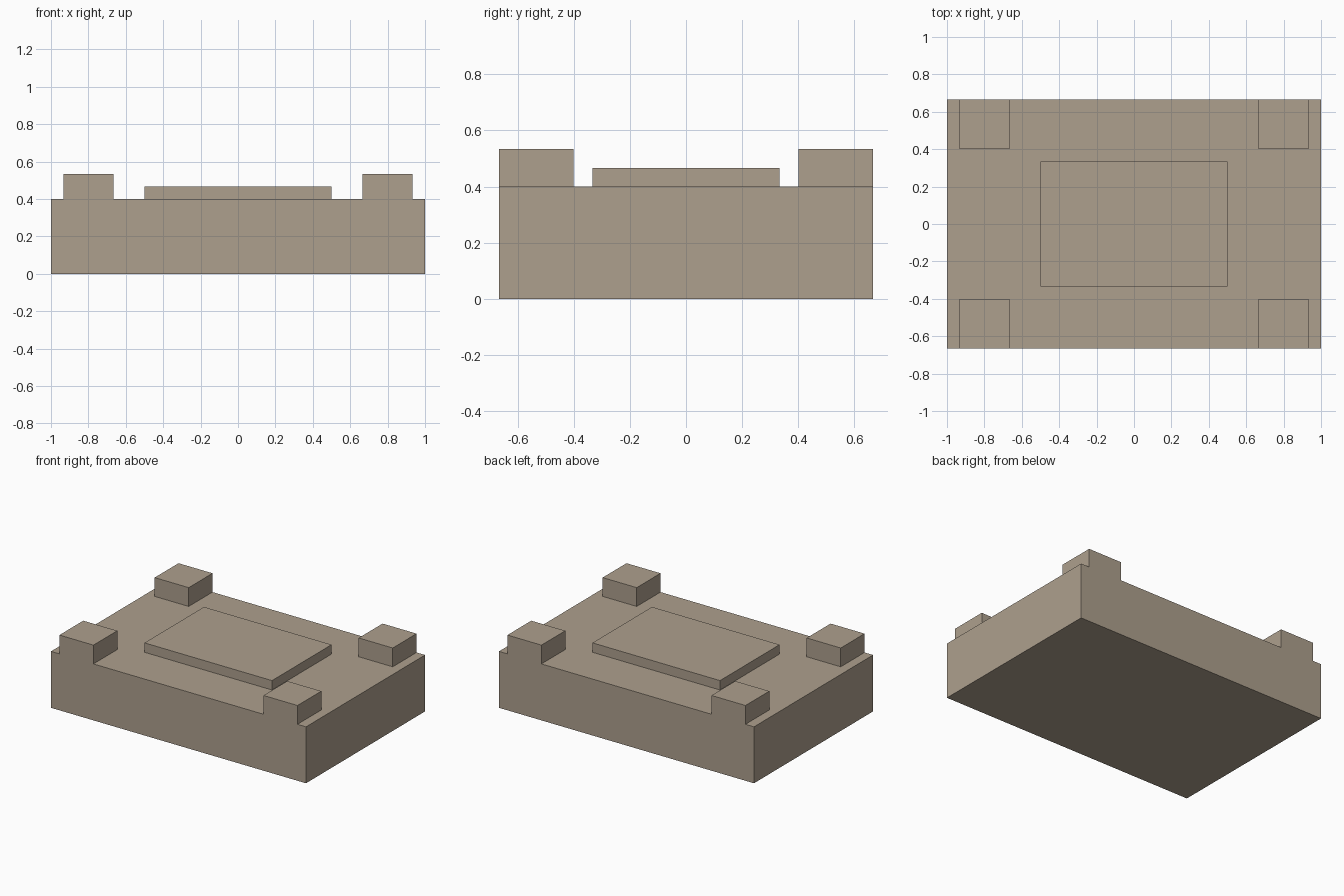
import bpy
import bmesh
from mathutils import Matrix, Vector

if "Cube" in bpy.data.objects:
    bpy.data.objects.remove(bpy.data.objects["Cube"])

stone = bpy.data.materials.new("warm_grey_stone")
stone.diffuse_color = (0.42, 0.35, 0.27, 1.0)
stone.use_nodes = True
stone.node_tree.nodes["Principled BSDF"].inputs["Base Color"].default_value = stone.diffuse_color


def box(name, low, high, open_bottom=False):
    """Flat-sided box between two corners, optionally without its hidden underside."""
    low, high = Vector(low), Vector(high)
    bm = bmesh.new()
    bmesh.ops.create_cube(
        bm, size=1,
        matrix=Matrix.Translation((low + high) / 2) @ Matrix.Diagonal((*(high - low), 1)))
    if open_bottom:
        bm.normal_update()
        under = [f for f in bm.faces if f.normal.z < -0.9]
        bmesh.ops.delete(bm, geom=under, context='FACES_ONLY')
    mesh = bpy.data.meshes.new(name)
    bm.to_mesh(mesh)
    bm.free()
    mesh.materials.append(stone)
    obj = bpy.data.objects.new(name, mesh)
    bpy.context.collection.objects.link(obj)
    return obj


DEPTH = 2 / 3   # half depth of the slab
TOP = 0.4       # slab height

# Main slab
box("base_slab", (-1, -DEPTH, 0), (1, DEPTH, TOP))

# Low raised panel in the middle
box("raised_panel", (-0.5, -1 / 3, TOP), (0.5, 1 / 3, TOP + 1 / 15), True)

# Four corner blocks, flush with the front and back faces
for x_side, x0, x1 in (("left", -14 / 15, -2 / 3), ("right", 2 / 3, 14 / 15)):
    for y_side, y0, y1 in (("front", -DEPTH, -0.4), ("back", 0.4, DEPTH)):
        box(f"corner_block_{y_side}_{x_side}", (x0, y0, TOP), (x1, y1, TOP + 2 / 15), True)
